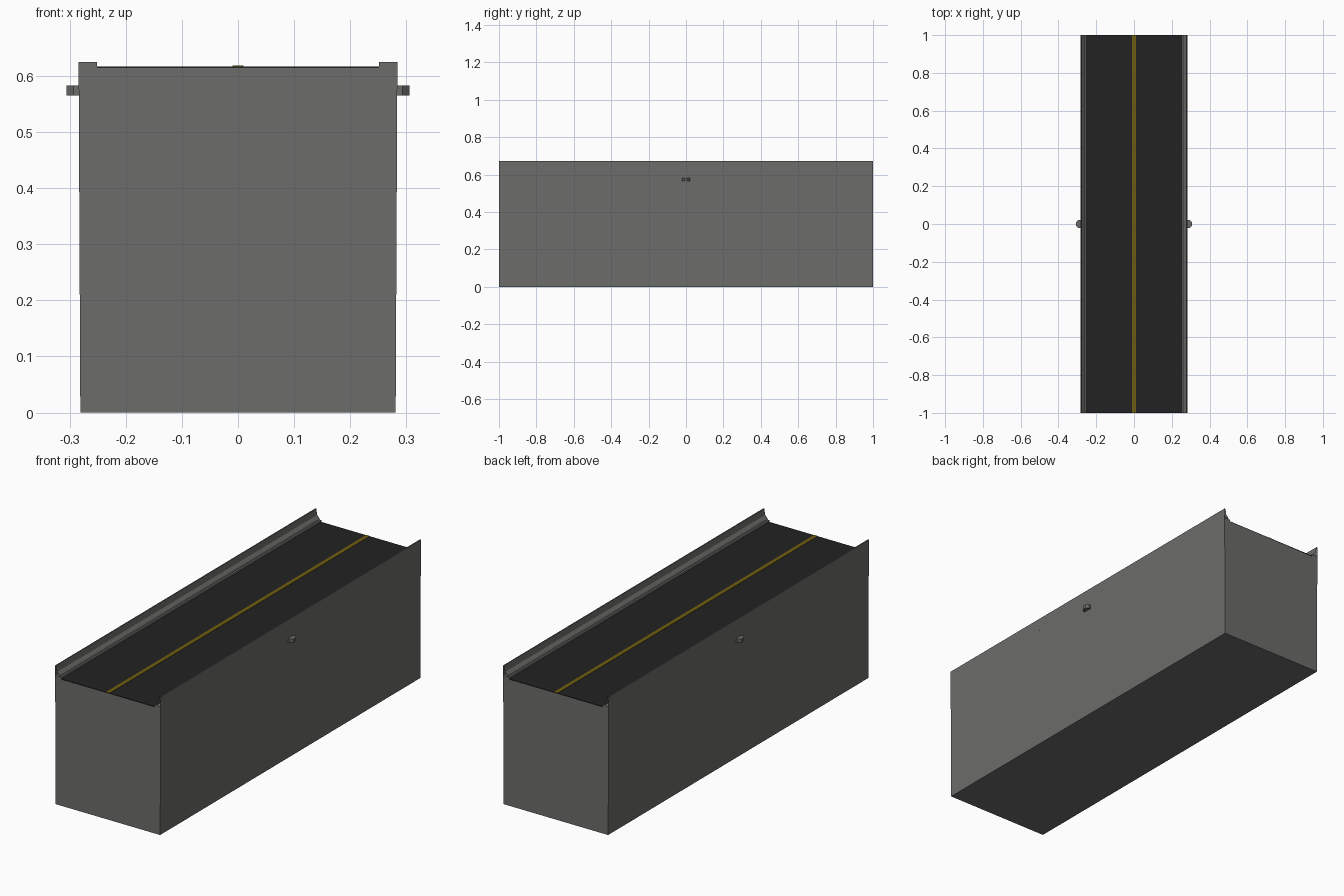
import bpy, bmesh, math

if "Cube" in bpy.data.objects:
    bpy.data.objects.remove(bpy.data.objects["Cube"])


def material(name, rgb):
    m = bpy.data.materials.new(name)
    m.diffuse_color = (*rgb, 1)
    m.use_nodes = True
    m.node_tree.nodes["Principled BSDF"].inputs["Base Color"].default_value = m.diffuse_color
    return m


CONCRETE = material("concrete grey", (0.15, 0.15, 0.145))
ASPHALT = material("asphalt black", (0.016, 0.016, 0.016))
YELLOW = material("line yellow", (0.16, 0.11, 0.005))


def extrude(name, profile, mat, caps=True, closed=True):
    """Sweep an (x, z) profile along the full length in y."""
    bm = bmesh.new()
    a = [bm.verts.new((x, -1, z)) for x, z in profile]
    b = [bm.verts.new((x, 1, z)) for x, z in profile]
    n = len(profile)
    for i in range(n if closed else n - 1):
        j = (i + 1) % n
        bm.faces.new((a[i], a[j], b[j], b[i]))
    if caps:
        bm.faces.new(a[::-1])
        bm.faces.new(b)
    bmesh.ops.recalc_face_normals(bm, faces=bm.faces)
    me = bpy.data.meshes.new(name)
    bm.to_mesh(me)
    bm.free()
    me.materials.append(mat)
    ob = bpy.data.objects.new(name, me)
    bpy.context.collection.objects.link(ob)
    return ob


# Main block, very slightly wider at the top
body = extrude("body", [(-0.281, 0), (0.281, 0), (0.284, 0.614), (-0.284, 0.614)], CONCRETE)

# Road deck (dark top) and painted centre line
extrude("road_deck", [(-0.251, 0.612), (0.251, 0.612), (0.251, 0.617), (-0.251, 0.617)], ASPHALT)
extrude("centre_line", [(-0.01, 0.616), (0.01, 0.616), (0.01, 0.6185), (-0.01, 0.6185)], YELLOW)

for side, s in (("left", -1), ("right", 1)):
    # Low kerb with closed ends
    extrude(side + "_kerb", [(s * x, z) for x, z in
            ((0.251, 0.613), (0.284, 0.613), (0.284, 0.625), (0.251, 0.625))], CONCRETE)
    # Flared barrier above the kerb, open at both ends
    extrude(side + "_barrier", [(s * x, z) for x, z in
            ((0.284, 0.625), (0.2845, 0.674), (0.279, 0.674), (0.274, 0.645),
             (0.262, 0.632), (0.26, 0.625))], CONCRETE, caps=False)
    # Octagonal stud half sunk in the wall
    bpy.ops.mesh.primitive_cylinder_add(vertices=8, radius=0.0238, depth=0.018,
                                        location=(s * 0.284, 0, 0.574))
    stud = bpy.context.object
    stud.name = side + "_stud"
    # turn the octagon so a flat side faces outward
    v = stud.data.vertices[0].co
    if min(abs(v.x), abs(v.y)) < 0.001:
        stud.rotation_euler.z = math.radians(22.5)
    stud.data.materials.append(CONCRETE)
